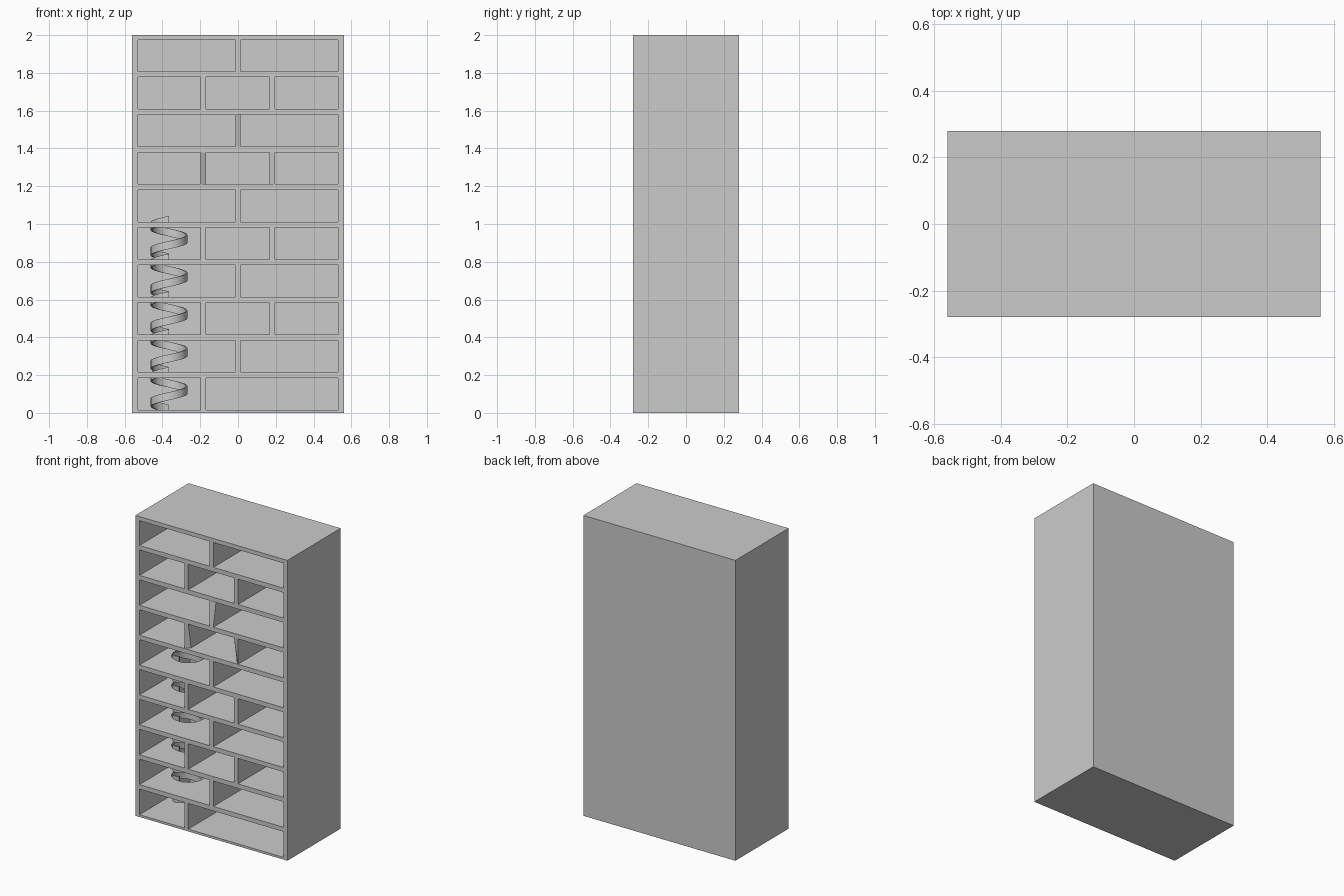
import bpy, bmesh, math

if "Cube" in bpy.data.objects:
    bpy.data.objects.remove(bpy.data.objects["Cube"])

W, D, H = 1.12, 0.56, 2.0      # overall width, depth, height
T = 0.03                       # board thickness
PITCH = 0.199                  # shelf spacing
CX, R = -0.365, 0.0975         # spiral axis and radius


def box(name, x0, x1, y0, y1, z0, z1):
    bm = bmesh.new()
    bmesh.ops.create_cube(bm, size=1)
    for v in bm.verts:
        v.co = ((x0 + x1) / 2 + v.co.x * (x1 - x0),
                (y0 + y1) / 2 + v.co.y * (y1 - y0),
                (z0 + z1) / 2 + v.co.z * (z1 - z0))
    return finish(name, bm)


def finish(name, bm):
    bmesh.ops.recalc_face_normals(bm, faces=bm.faces)
    me = bpy.data.meshes.new(name)
    bm.to_mesh(me)
    bm.free()
    ob = bpy.data.objects.new(name, me)
    bpy.context.collection.objects.link(ob)
    return ob


# Outer case
YB = D / 2 - T
box("left_side", -W/2, -W/2 + T, -D/2, D/2, 0, H)
box("right_side", W/2 - T, W/2, -D/2, D/2, 0, H)
box("back_panel", -W/2 + T, W/2 - T, YB, D/2, 0, H)
box("bottom_panel", -W/2 + T, W/2 - T, -D/2, YB, 0, 0.015)
box("top_panel", -W/2 + T, W/2 - T, -D/2, YB, H - 0.027, H)

# Hidden cutter for the round shelf openings
bm = bmesh.new()
bmesh.ops.create_cone(bm, cap_ends=True, segments=48, radius1=R + 0.004,
                      radius2=R + 0.004, depth=1.0)
bmesh.ops.translate(bm, verts=bm.verts, vec=(CX, 0, 0.6))
cutter = finish("opening_cutter", bm)
cutter.hide_render = True
cutter.hide_viewport = True

# Shelves, the lower five pierced for the spiral
for k in range(1, 10):
    z = 0.0015 + PITCH * k
    shelf = box(f"shelf_{k}", -W/2 + T, W/2 - T, -D/2, YB, z - T/2, z + T/2)
    if k <= 5:
        mod = shelf.modifiers.new("opening", "BOOLEAN")
        mod.operation = "DIFFERENCE"
        mod.solver = "EXACT"
        mod.object = cutter

# Upright dividers, alternating one and two per row
for row in range(10):
    xs = [0.0] if row % 2 else [-0.185, 0.181]
    if row == 0:
        xs = [-0.185]
    z0 = 0.0165 + PITCH * row
    z0, z1 = (0.015 if row == 0 else z0), min(0.0015 + PITCH * (row + 1) - T/2, H - 0.027)
    for i, x in enumerate(xs):
        d = box(f"divider_{row}_{i}", x - 0.0145, x + 0.0145, -D/2, YB, z0, z1)
        # Slanted front edges on the two middle rows
        if row in (6, 7):
            right = not (row == 6 and i == 1)
            for v in d.data.vertices:
                top = v.co.z > (z0 + z1) / 2
                if v.co.y < 0 and (v.co.x > x) == right and top == (row == 7):
                    v.co.y += 0.03

# Spiral ribbon: one and a half turns per storey, back to front
STEPS, TURNS, BAND = 48, 1.5, 0.042
for k in range(5):
    bm = bmesh.new()
    rings = []
    for s in range(STEPS + 1):
        t = s / STEPS
        a = math.pi / 2 + t * TURNS * 2 * math.pi
        z = 0.001 + 0.2 * k + 0.2 * t
        rings.append([bm.verts.new((CX + r * math.cos(a), r * math.sin(a), z + h))
                      for r, h in ((R, 0), (R, BAND), (R - 0.008, BAND), (R - 0.008, 0))])
    for p, q in zip(rings, rings[1:]):
        for i in range(4):
            j = (i + 1) % 4
            bm.faces.new((p[i], p[j], q[j], q[i]))
    bm.faces.new(rings[0])
    bm.faces.new(rings[-1])
    ob = finish(f"spiral_ribbon_{k}", bm)
    bpy.ops.object.select_all(action="DESELECT")
    ob.select_set(True)
    bpy.context.view_layer.objects.active = ob
    bpy.ops.object.shade_smooth_by_angle(angle=math.radians(35))
